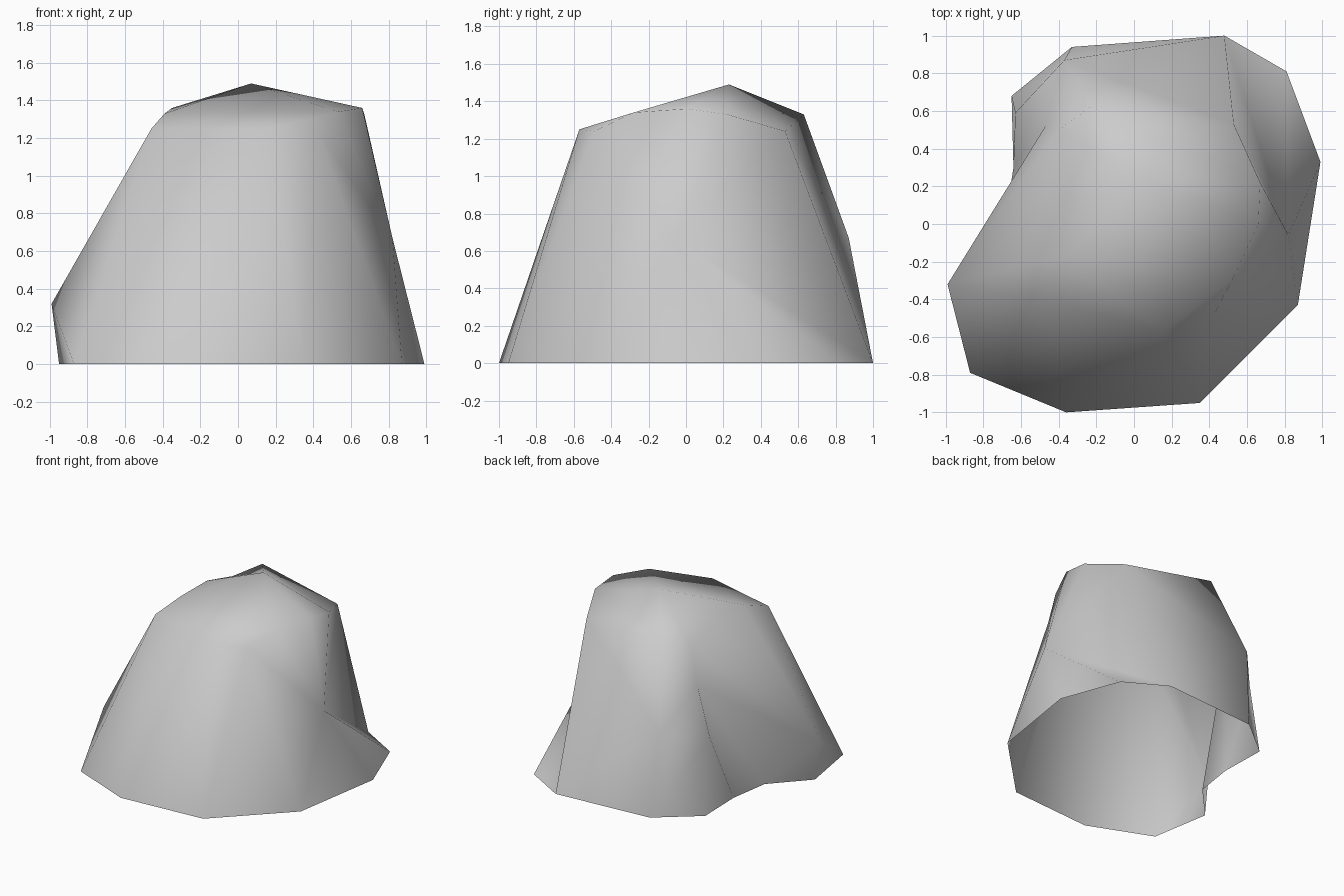
import bpy
import bmesh

cube = bpy.data.objects.get("Cube")
if cube:
    bpy.data.objects.remove(cube, do_unlink=True)

# Corner points of the boulder, grouped by level
ground = {
    "front_left": (-0.87, -0.79, 0), "front_mid": (-0.36, -1.0, 0),
    "front_right": (0.35, -0.95, 0), "side_front": (0.87, -0.43, 0),
    "side_mid": (0.99, 0.33, 0), "side_back": (0.81, 0.81, 0),
    "back_right": (0.48, 1.0, 0), "back_left": (-0.33, 0.94, 0),
    "notch_back": (-0.65, 0.68, 0), "notch_mid": (-0.64, 0.3, 0),
    "notch_front": (-0.69, -0.03, 0), "toe": (-0.95, -0.31, 0),
}
middle = {
    "toe_bulge": (-0.99, -0.32, 0.32), "side_bulge": (0.82, -0.06, 0.67),
    "back_bulge": (-0.37, 0.87, 0.67), "notch_bulge": (-0.63, 0.59, 0.6),
    "notch_top": (-0.47, 0.52, 0.95),
}
crown = {
    "brow_left": (-0.46, -0.41, 1.25), "brow_mid": (0.16, -0.57, 1.25),
    "brow_right": (0.42, -0.49, 1.24), "rim_front": (0.53, -0.28, 1.34),
    "rim_side": (0.66, 0, 1.36), "rim_back": (0.67, 0.22, 1.33),
    "shoulder": (0.53, 0.53, 1.24), "rim_rear": (-0.22, 0.63, 1.33),
    "saddle": (0.16, 0.44, 1.34), "rim_notch": (-0.4, 0.5, 1.23),
    "rim_left": (-0.35, 0.1, 1.36), "rim_corner": (-0.39, -0.18, 1.33),
    "peak": (0.07, 0.23, 1.49),
}

bm = bmesh.new()
points = {name: bm.verts.new(co)
          for level in (ground, middle, crown) for name, co in level.items()}


def fan(hub, path):
    """Triangles from one corner to each pair of neighbours along a path."""
    names = path.split()
    for a, b in zip(names, names[1:]):
        bm.faces.new((points[hub], points[a], points[b]))


# Top planes
fan("peak", "rim_front rim_side rim_back saddle rim_rear rim_notch "
            "rim_left rim_corner rim_front")
fan("saddle", "rim_back shoulder rim_rear")
# Left flank and overhang
fan("toe_bulge", "front_left toe notch_front notch_top rim_notch "
                 "rim_left rim_corner brow_left front_left")
fan("notch_top", "notch_front notch_mid")
# Right flank with its hollow
fan("side_bulge", "side_front side_mid side_back back_right shoulder rim_back "
                  "rim_side rim_front brow_right side_front")
# Front wall
fan("brow_mid", "front_mid front_right brow_right rim_front rim_corner "
                "brow_left front_mid")
fan("brow_left", "front_left front_mid")
fan("brow_right", "front_right side_front")
# Back wall
fan("shoulder", "rim_rear back_bulge back_right")
fan("back_bulge", "back_right back_left notch_bulge notch_top rim_rear")
fan("notch_bulge", "back_left notch_back notch_mid notch_top")
fan("rim_rear", "rim_notch notch_top")

# Outward normals, smooth shading
bmesh.ops.recalc_face_normals(bm, faces=bm.faces[:])
bm.normal_update()
if points["peak"].normal.z < 0:
    bmesh.ops.reverse_faces(bm, faces=bm.faces[:])
for face in bm.faces:
    face.smooth = True

mesh = bpy.data.meshes.new("boulder")
bm.to_mesh(mesh)
bm.free()
boulder = bpy.data.objects.new("boulder", mesh)
bpy.context.collection.objects.link(boulder)

# Plain grey stone
stone = bpy.data.materials.new("grey_stone")
stone.use_nodes = True
colour = (0.6, 0.6, 0.6, 1)
stone.diffuse_color = colour
stone.node_tree.nodes["Principled BSDF"].inputs["Base Color"].default_value = colour
mesh.materials.append(stone)
